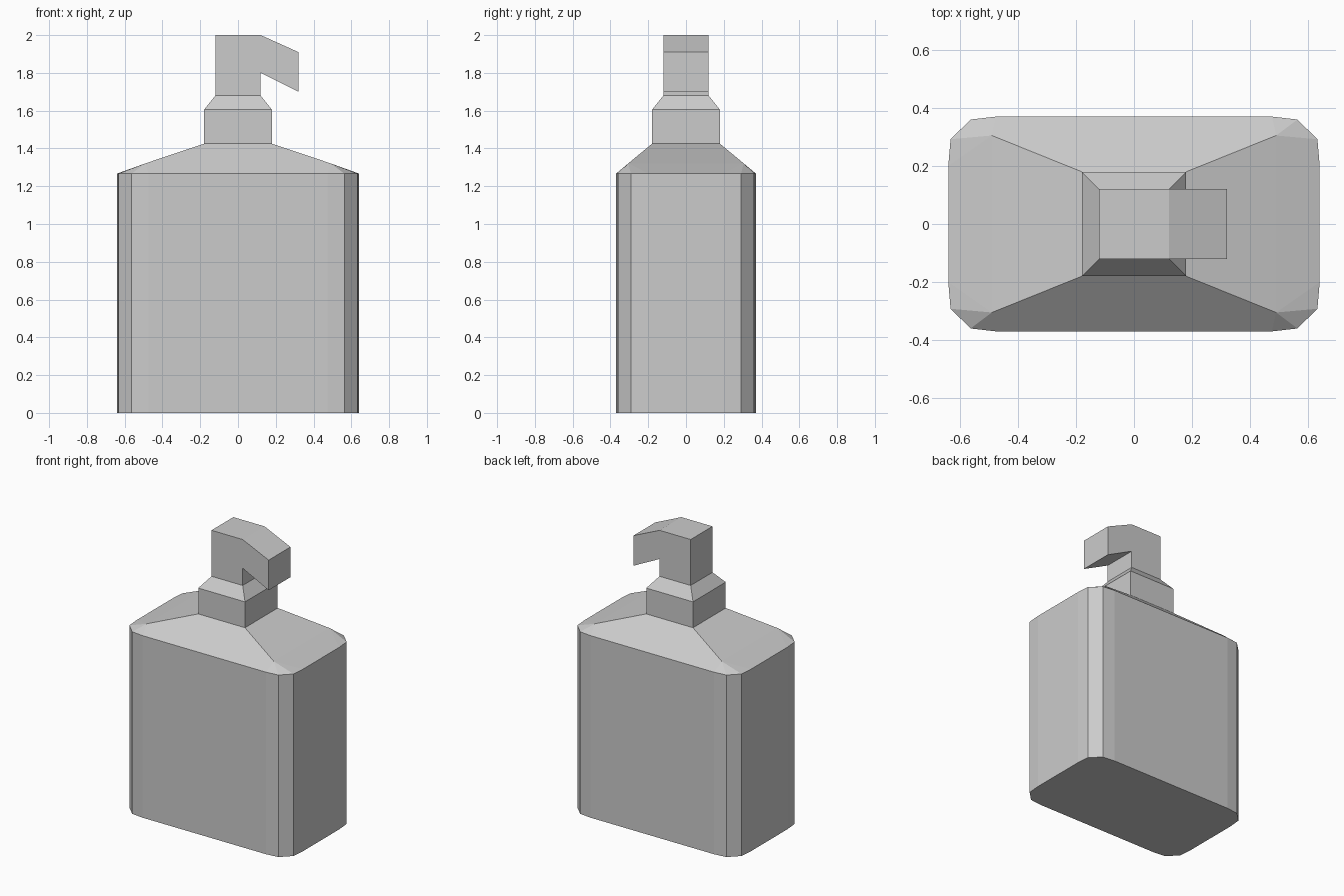
import bpy, bmesh

if "Cube" in bpy.data.objects:
    bpy.data.objects.remove(bpy.data.objects["Cube"])


def make_object(name, bm):
    bmesh.ops.remove_doubles(bm, verts=bm.verts[:], dist=1e-4)
    bmesh.ops.recalc_face_normals(bm, faces=bm.faces[:])
    mesh = bpy.data.meshes.new(name)
    bm.to_mesh(mesh)
    bm.free()
    obj = bpy.data.objects.new(name, mesh)
    bpy.context.collection.objects.link(obj)
    return obj


def around(pts):
    """Mirror a quarter outline into a full counter-clockwise ring."""
    out = []
    for sx, sy in ((1, 1), (-1, 1), (-1, -1), (1, -1)):
        q = pts if sx * sy > 0 else pts[::-1]
        out += [(sx * x, sy * y) for x, y in q]
    return out


def ring(bm, pts, z):
    return [bm.verts.new((x, y, z)) for x, y in pts]


def bridge(bm, lower, upper):
    n = len(lower)
    for i in range(n):
        j = (i + 1) % n
        bm.faces.new((lower[i], lower[j], upper[j], upper[i]))


# Bottle: rounded rectangle with a four-sided sloping shoulder
corner = [(0.64, 0.20), (0.632, 0.292), (0.563, 0.36), (0.475, 0.37)]
bm = bmesh.new()
base = ring(bm, around(corner), 0)
rim = ring(bm, around(corner), 1.267)
hips = ring(bm, around([(0.49, 0.305)]), 1.321)
top = ring(bm, around([(0.18, 0.18)]), 1.425)
bm.faces.new(base[::-1])
bridge(bm, base, rim)
bridge(bm, hips, top)
for k in range(4):
    # Corner fan, then the flat strip to the next corner
    for i in range(3):
        bm.faces.new((rim[4 * k + i], rim[4 * k + i + 1], hips[k]))
    bm.faces.new((rim[4 * k + 3], rim[(4 * k + 4) % 16], hips[(k + 1) % 4], hips[k]))
make_object("bottle", bm)

# Collar: square neck with a tapered top
bm = bmesh.new()
rings = [ring(bm, around([(r, r)]), z) for r, z in ((0.18, 1.425), (0.18, 1.605), (0.12, 1.68))]
for lower, upper in zip(rings, rings[1:]):
    bridge(bm, lower, upper)
make_object("collar", bm)

# Pump head: side profile with drooping spout, extruded across y
profile = [(-0.12, 1.68), (0.12, 1.68), (0.12, 1.80), (0.32, 1.70),
           (0.32, 1.91), (0.12, 2.0), (-0.12, 2.0)]
bm = bmesh.new()
front, back = ([bm.verts.new((x, y, z)) for x, z in profile] for y in (-0.12, 0.12))
bm.faces.new(front)
bm.faces.new(back[::-1])
bridge(bm, front, back)
make_object("pump_head", bm)
